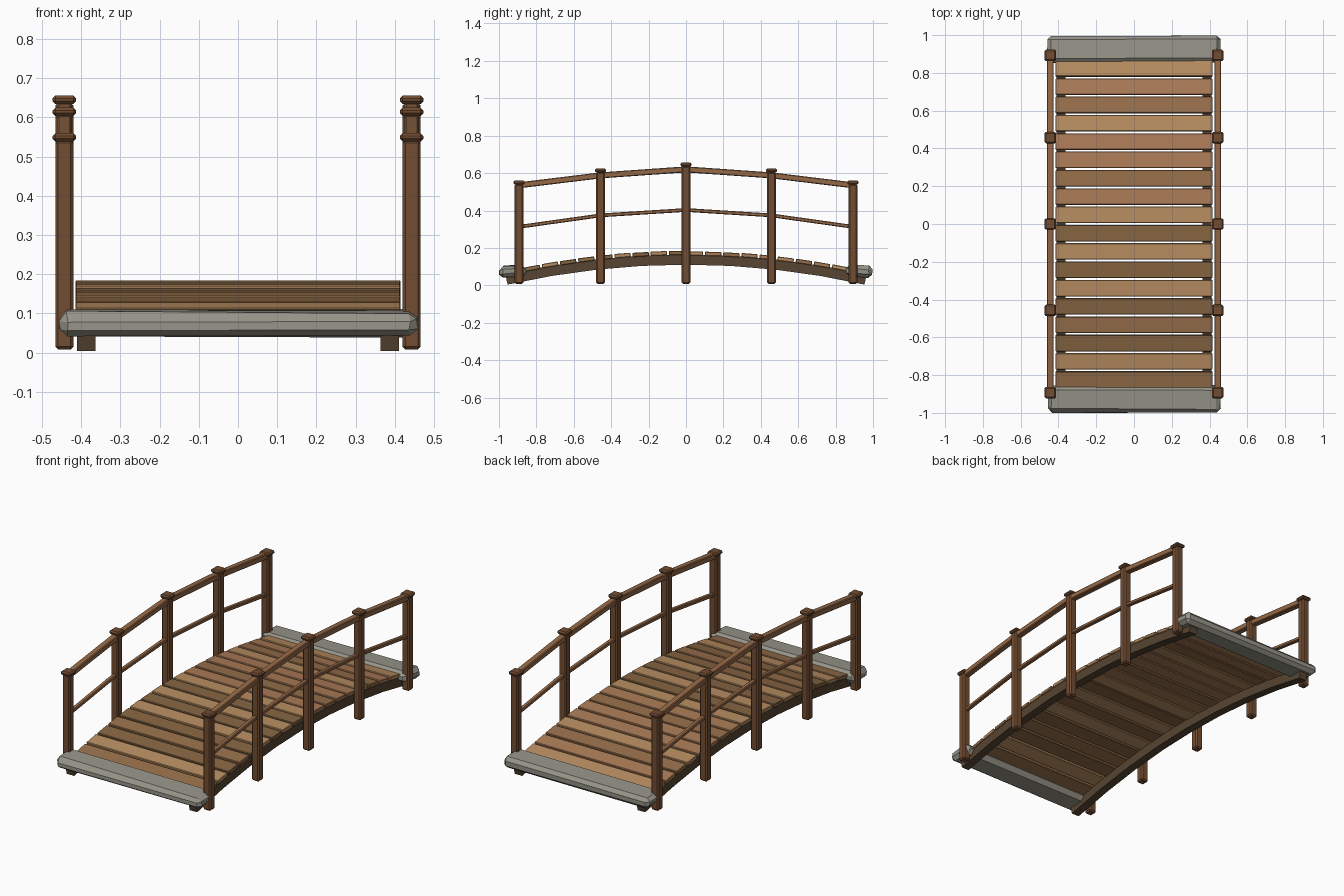
import bpy, bmesh, math, random
from mathutils import Matrix, Vector

if "Cube" in bpy.data.objects:
    bpy.data.objects.remove(bpy.data.objects["Cube"])

random.seed(4)
DROP, HALF = 0.107, 0.96


def arch(y):
    return -DROP * (y / HALF) ** 2


def tilt(y):
    return math.atan(-2 * DROP * y / HALF ** 2)


def material(name, rgb):
    m = bpy.data.materials.new(name)
    m.diffuse_color = (*rgb, 1)
    m.use_nodes = True
    m.node_tree.nodes["Principled BSDF"].inputs["Base Color"].default_value = m.diffuse_color
    return m


POST = material("dark_wood", (0.17, 0.075, 0.032))
RAIL = material("rail_wood", (0.30, 0.14, 0.062))
BEAM = material("beam_wood", (0.095, 0.06, 0.033))
STONE = material("stone", (0.31, 0.30, 0.25))
PLANKS = [material("plank_" + n, c) for n, c in (
    ("light", (0.48, 0.27, 0.12)), ("red", (0.41, 0.20, 0.095)),
    ("medium", (0.31, 0.16, 0.07)), ("dark", (0.24, 0.13, 0.054)))]


def finish(name, bm, mat):
    bmesh.ops.recalc_face_normals(bm, faces=bm.faces)
    me = bpy.data.meshes.new(name)
    bm.to_mesh(me)
    bm.free()
    me.materials.append(mat)
    ob = bpy.data.objects.new(name, me)
    bpy.context.collection.objects.link(ob)
    return ob


def box(name, loc, size, mat, rot=0.0, bevel=0.0, jitter=0.0):
    bm = bmesh.new()
    bmesh.ops.create_cube(bm, size=1)
    bmesh.ops.scale(bm, vec=size, verts=bm.verts)
    if bevel:
        bmesh.ops.bevel(bm, geom=bm.edges[:], offset=bevel, segments=1,
                        affect='EDGES', profile=0.5)
    for v in bm.verts:
        v.co += Vector([random.uniform(-jitter, jitter) for _ in range(3)])
    bmesh.ops.transform(bm, verts=bm.verts,
                        matrix=Matrix.Translation(loc) @ Matrix.Rotation(rot, 4, 'X'))
    return finish(name, bm, mat)


def rail(name, x, a, b, width, height):
    # straight bar between two (y, z) points
    dy, dz = b[0] - a[0], b[1] - a[1]
    box(name, (x, (a[0] + b[0]) / 2, (a[1] + b[1]) / 2),
        (width, math.hypot(dy, dz), height), RAIL, math.atan2(dz, dy), 0.004)


# Arched beams under the deck
def beam(name, x, width=0.047, depth=0.055, n=8):
    bm = bmesh.new()
    rings = []
    for i in range(n + 1):
        y = HALF * (2 * i / n - 1)
        t = tilt(y)
        up = Vector((0, -math.sin(t), math.cos(t))) * depth / 2
        mid = Vector((x, y, 0.138 + arch(y)))
        side = Vector((width / 2, 0, 0))
        rings.append([bm.verts.new(p) for p in (
            mid - side - up, mid + side - up, mid + side + up, mid - side + up)])
    for a, b in zip(rings, rings[1:]):
        for k in range(4):
            bm.faces.new((a[k], a[(k + 1) % 4], b[(k + 1) % 4], b[k]))
    bm.faces.new(rings[0])
    bm.faces.new(rings[-1])
    finish(name, bm, BEAM)


# Deck planks following the arch
pattern = [1 + 1, 0, 3, 2, 3, 0, 3, 0, 3, 0, 1, 2, 1, 1, 0, 2, 1, 0]
for i, c in enumerate(pattern):
    y = (i - 8.5) * 0.0969
    box(f"plank_{i + 1}", (0, y, 0.1715 + arch(y) + random.uniform(-0.002, 0.002)),
        (0.83, 0.087, 0.022), PLANKS[c], tilt(y), 0.003)

# Posts, caps and rails on both sides
STATIONS = [(-0.893, 0.535), (-0.457, 0.588), (0, 0.620), (0.457, 0.588), (0.893, 0.535)]
MIDS = [(-0.893, 0.313), (-0.457, 0.374), (0, 0.403), (0.457, 0.374), (0.893, 0.313)]
CAPS = [0.549, 0.614, 0.645, 0.614, 0.549]
for s, side in ((-1, "left"), (1, "right")):
    x = s * 0.443
    beam(f"{side}_beam", s * 0.387)
    for i, (y, z) in enumerate(STATIONS):
        top = CAPS[i] - 0.008
        box(f"{side}_post_{i + 1}", (x, y, (top + 0.008) / 2),
            (0.046, 0.046, top - 0.008), POST, bevel=0.007)
        box(f"{side}_post_cap_{i + 1}", (x, y, CAPS[i]), (0.06, 0.06, 0.021),
            POST, bevel=0.007)
    for i in range(4):
        rail(f"{side}_handrail_{i + 1}", x, STATIONS[i], STATIONS[i + 1], 0.036, 0.032)
        rail(f"{side}_middle_rail_{i + 1}", x, MIDS[i], MIDS[i + 1], 0.024, 0.02)

# Rough stone slabs at both ends
for s, name in ((-1, "front"), (1, "back")):
    box(f"{name}_stone_slab", (0, s * 0.927, 0.075), (0.915, 0.14, 0.062),
        STONE, tilt(s * 0.927) * 0.3, 0.02, 0.004)
